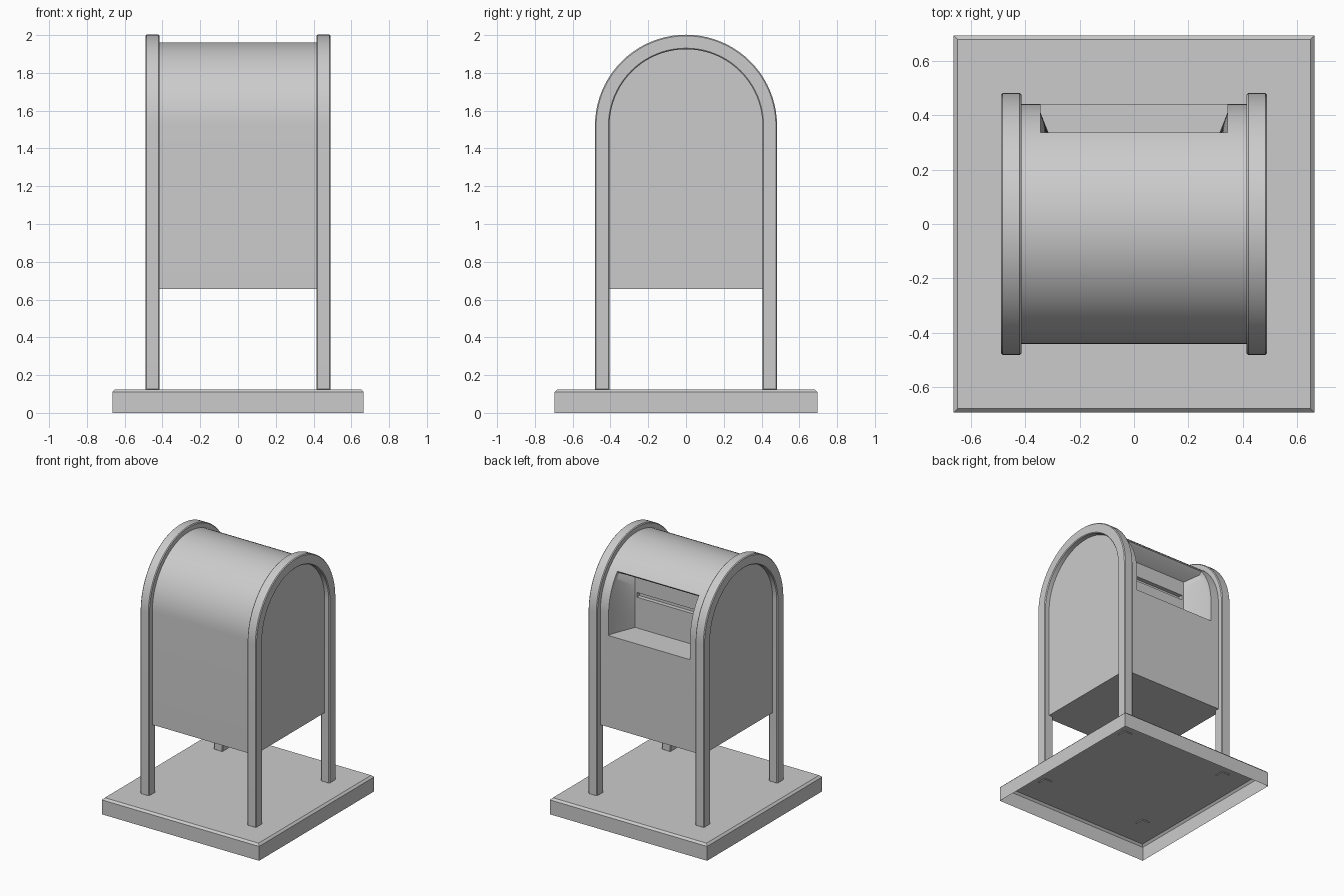
import bpy, bmesh, math

if "Cube" in bpy.data.objects:
    bpy.data.objects.remove(bpy.data.objects["Cube"])

ZC = 1.52          # height where the straight sides turn into the arch
SEG = 40


def make_object(name, bm):
    bmesh.ops.recalc_face_normals(bm, faces=bm.faces)
    me = bpy.data.meshes.new(name)
    bm.to_mesh(me)
    bm.free()
    ob = bpy.data.objects.new(name, me)
    bpy.context.collection.objects.link(ob)
    return ob


def arch(r, bottom):
    """Arch outline in (y, z): up one side, over the top, down the other."""
    pts = [(r, bottom)]
    for i in range(SEG + 1):
        a = math.pi * i / SEG
        pts.append((r * math.cos(a), ZC + r * math.sin(a)))
    return pts + [(-r, bottom)]


def prism(name, profile, x0, x1):
    bm = bmesh.new()
    face = bm.faces.new([bm.verts.new((x0, y, z)) for y, z in profile])
    out = bmesh.ops.extrude_face_region(bm, geom=[face])
    moved = [g for g in out["geom"] if isinstance(g, bmesh.types.BMVert)]
    bmesh.ops.translate(bm, verts=moved, vec=(x1 - x0, 0, 0))
    return make_object(name, bm)


def box(name, lo, hi):
    return prism(name, [(lo[1], lo[2]), (hi[1], lo[2]), (hi[1], hi[2]), (lo[1], hi[2])], lo[0], hi[0])


def activate(ob):
    bpy.ops.object.select_all(action='DESELECT')
    ob.select_set(True)
    bpy.context.view_layer.objects.active = ob


def cut(ob, cutter):
    mod = ob.modifiers.new("cut", 'BOOLEAN')
    mod.object = cutter
    mod.solver = 'EXACT'
    activate(ob)
    bpy.ops.object.modifier_apply(modifier=mod.name)
    bpy.data.objects.remove(cutter)


def smooth(ob, angle=28):
    activate(ob)
    bpy.ops.object.shade_smooth_by_angle(angle=math.radians(angle))


# Base slab: bevelled top edge, open underneath
bm = bmesh.new()
layers = [(0.665, 0.695, 0), (0.665, 0.695, 0.11), (0.65, 0.68, 0.125)]
rings = [[bm.verts.new((sx * x, sy * y, z)) for sx, sy in ((-1, -1), (1, -1), (1, 1), (-1, 1))]
         for x, y, z in layers]
for a, b in zip(rings, rings[1:]):
    for i in range(4):
        j = (i + 1) % 4
        bm.faces.new((a[i], a[j], b[j], b[i]))
bm.faces.new(rings[-1])
make_object("base_slab", bm)

# Arched leg frames, one at each end
for side, name in ((-1, "left_leg_frame"), (1, "right_leg_frame")):
    ring = arch(0.482, 0.12) + arch(0.405, 0.12)[::-1]
    frame = prism(name, ring, side * 0.415, side * 0.49)
    bev = frame.modifiers.new("bevel", 'BEVEL')
    bev.width = 0.006
    bev.segments = 1
    bev.limit_method = 'ANGLE'
    activate(frame)
    bpy.ops.object.modifier_apply(modifier=bev.name)
    smooth(frame)

# Box body with rounded top
body = prism("box_body", arch(0.442, 0.655), -0.45, 0.45)

# Tapered deposit opening on the back: straight lip, then narrowing walls
Z0, Z1 = 1.355, 1.74
STEPS = 16
bm = bmesh.new()
rows = []
for i in range(STEPS + 2):
    a = math.radians(40.4) * max(i - 1, 0) / STEPS
    def radial(r):
        return (r * math.cos(a), ZC + r * math.sin(a)) if i else (r, Z0)
    out, mid = radial(0.5), radial(0.412)
    inner = (0.227, Z0 + (Z1 - Z0) * i / (STEPS + 1))
    sect = [(-0.345, out), (-0.345, mid), (-0.272, inner),
            (0.272, inner), (0.345, mid), (0.345, out)]
    rows.append([bm.verts.new((x, *p)) for x, p in sect])
for a, b in zip(rows, rows[1:]):
    for i in range(6):
        j = (i + 1) % 6
        bm.faces.new((a[i], a[j], b[j], b[i]))
for r in (rows[0], rows[-1]):
    bm.faces.new((r[0], r[1], r[4], r[5]))
    bm.faces.new((r[1], r[2], r[3], r[4]))
cut(body, make_object("opening_cutter", bm))

# Thin letter slot in the back wall of the opening
cut(body, box("slot_cutter", (-0.257, 0.195, 1.59), (0.257, 0.26, 1.626)))
smooth(body)
